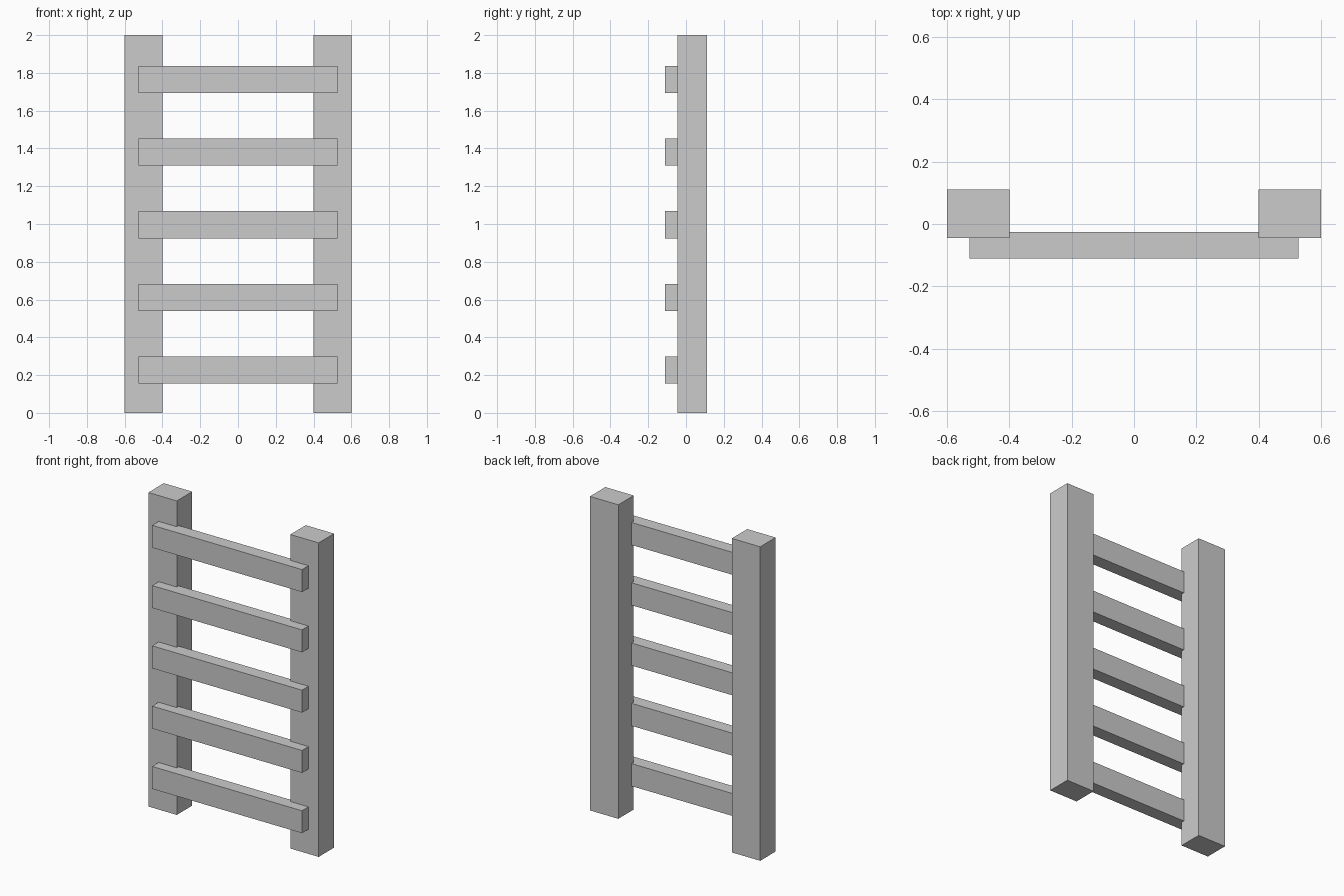
import bpy

if "Cube" in bpy.data.objects:
    bpy.data.objects.remove(bpy.data.objects["Cube"])


def box(name, x, y, z):
    """Flat-sided box spanning the given (min, max) ranges."""
    spans = (x, y, z)
    bpy.ops.mesh.primitive_cube_add(size=1, location=[(a + b) / 2 for a, b in spans])
    obj = bpy.context.object
    obj.name = name
    obj.scale = [b - a for a, b in spans]
    bpy.ops.object.transform_apply(location=False, rotation=False, scale=True)
    return obj


# Two upright posts
for side, x in (("left", (-0.6, -0.4)), ("right", (0.4, 0.6))):
    box(f"{side}_post", x, (-0.045, 0.11), (0, 2))

# Five rungs set slightly into the front of the posts
for i in range(5):
    mid = 0.228 + i * 0.384
    box(f"rung_{i + 1}", (-0.528, 0.528), (-0.11, -0.025), (mid - 0.0715, mid + 0.0715))
